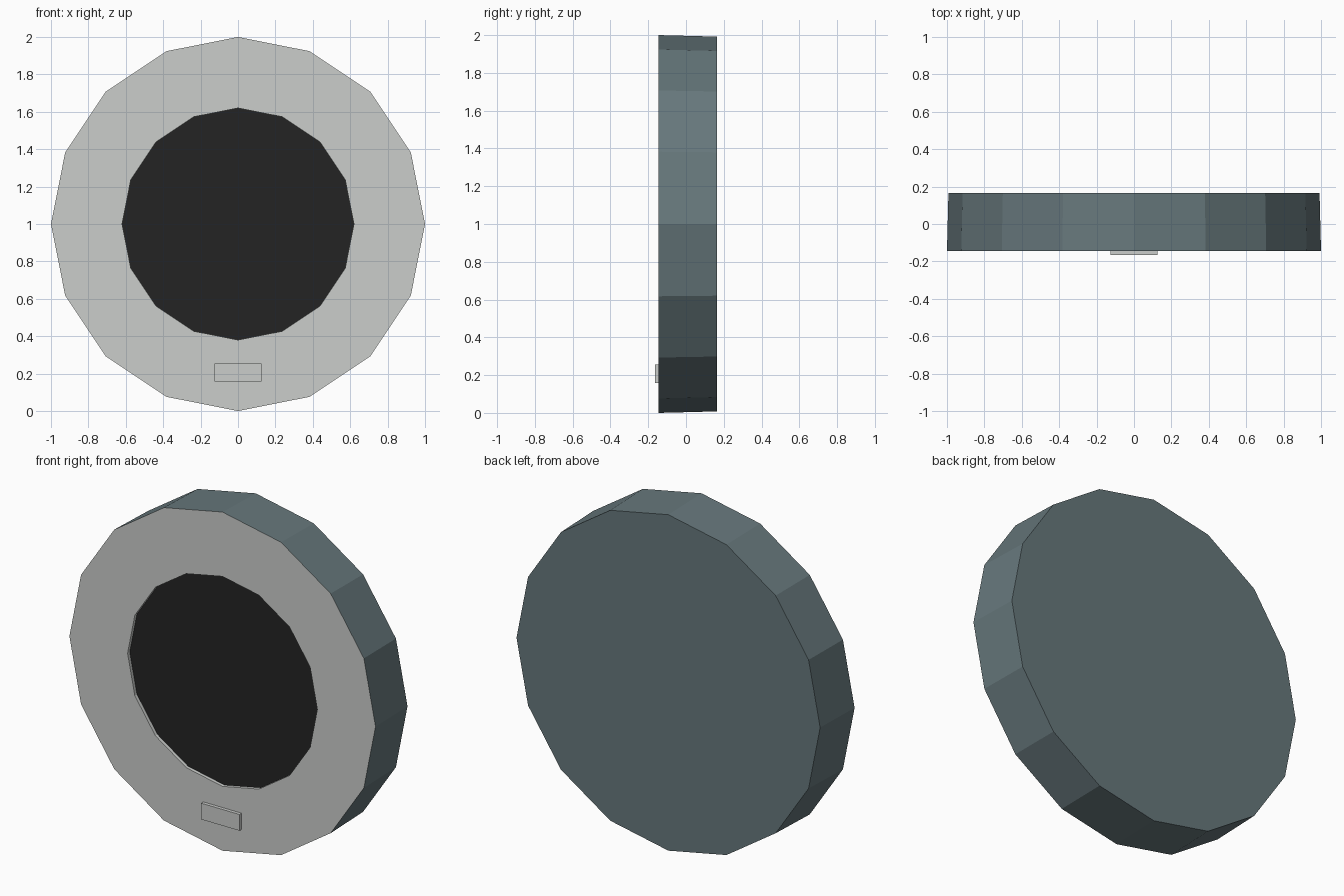
import bpy, bmesh, math

if "Cube" in bpy.data.objects:
    bpy.data.objects.remove(bpy.data.objects["Cube"])

SIDES = 16
CZ = 1.0


def material(name, rgb):
    m = bpy.data.materials.new(name)
    m.diffuse_color = (*rgb, 1.0)
    m.use_nodes = True
    m.node_tree.nodes["Principled BSDF"].inputs["Base Color"].default_value = m.diffuse_color
    return m


pale = material("pale grey", (0.60, 0.615, 0.60))
teal = material("slate teal", (0.135, 0.188, 0.202))
dark = material("near black", (0.0176, 0.0176, 0.0176))


def finish(name, bm, mat):
    me = bpy.data.meshes.new(name)
    bm.to_mesh(me)
    bm.free()
    me.materials.append(mat)
    ob = bpy.data.objects.new(name, me)
    bpy.context.collection.objects.link(ob)
    return ob


def lathe(name, profile, mat, cap=False):
    """Spin (radius, y) points about the y axis, going front to back."""
    bm = bmesh.new()
    rings = []
    for r, y in profile:
        ring = []
        for i in range(SIDES):
            a = 2 * math.pi * i / SIDES
            ring.append(bm.verts.new((r * math.sin(a), y, CZ + r * math.cos(a))))
        rings.append(ring)
    for p, q in zip(rings, rings[1:]):
        for i in range(SIDES):
            j = (i + 1) % SIDES
            bm.faces.new((p[i], q[i], q[j], p[j]))
    if cap:
        bm.faces.new(rings[-1])
    bm.normal_update()
    return finish(name, bm, mat)


# Casing: slightly tapered rim and flat back
casing = lathe("casing", [(1.0, -0.145), (0.992, 0.165)], teal, cap=True)

# Front ring with the short wall of the recess
front = lathe("front_ring", [(0.62, -0.125), (0.62, -0.145), (1.0, -0.145)], pale)

# Dark recessed disc
bm = bmesh.new()
bm.faces.new([bm.verts.new((0.62 * math.sin(-2 * math.pi * i / SIDES), -0.125,
                            CZ + 0.62 * math.cos(2 * math.pi * i / SIDES)))
              for i in range(SIDES)])
bm.normal_update()
for f in bm.faces:
    if f.normal.y > 0:
        f.normal_flip()
finish("recessed_disc", bm, dark)

# Small raised plate below the disc
bm = bmesh.new()
bmesh.ops.create_cube(bm, size=1.0)
for v in bm.verts:
    v.co = (v.co.x * 0.25, -0.155 + v.co.y * 0.02, 0.207 + v.co.z * 0.096)
finish("small_plate", bm, pale)

# Make the casing and ring normals point outwards
for ob in (casing, front):
    bm = bmesh.new()
    bm.from_mesh(ob.data)
    for f in bm.faces:
        c, n = f.calc_center_median(), f.normal
        if abs(n.y) > 0.5:
            outward = n.y > 0 if ob is casing else n.y < 0
        else:
            radial = n.x * c.x + n.z * (c.z - CZ)
            outward = radial > 0 if ob is casing else radial < 0
        if not outward:
            f.normal_flip()
    bm.to_mesh(ob.data)
    bm.free()
